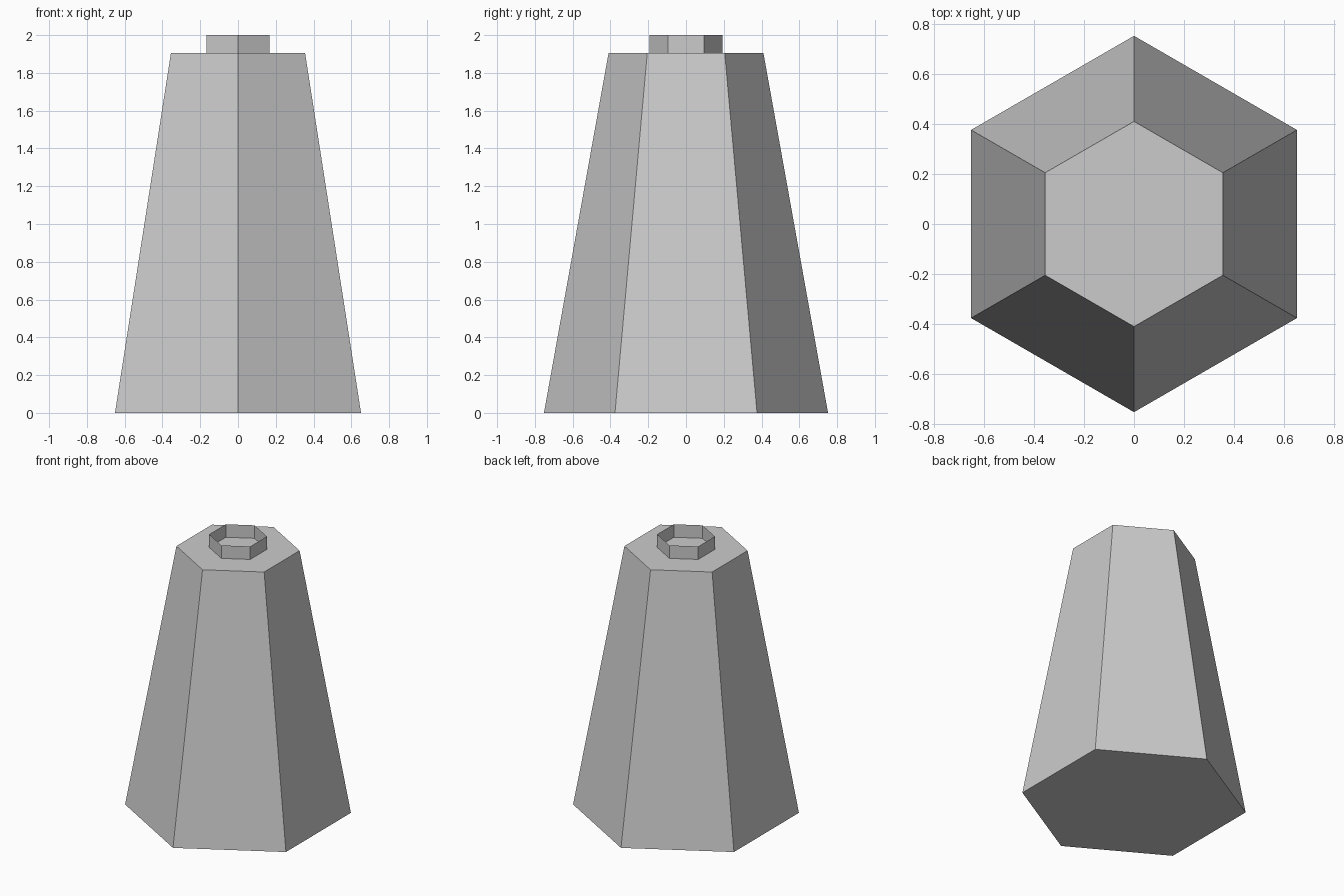
import bpy

if "Cube" in bpy.data.objects:
    bpy.data.objects.remove(bpy.data.objects["Cube"])

# Tapered six-sided body, corners pointing along y
bpy.ops.mesh.primitive_cone_add(vertices=6, radius1=0.752, radius2=0.41, depth=1.905,
                                end_fill_type='NGON', location=(0, 0, 0.9525))
bpy.context.object.name = "tapered_body"

# Thin open collar standing on the top face
bpy.ops.mesh.primitive_cylinder_add(vertices=6, radius=0.192, depth=0.095,
                                    end_fill_type='NOTHING', location=(0, 0, 1.9525))
bpy.context.object.name = "top_collar"
